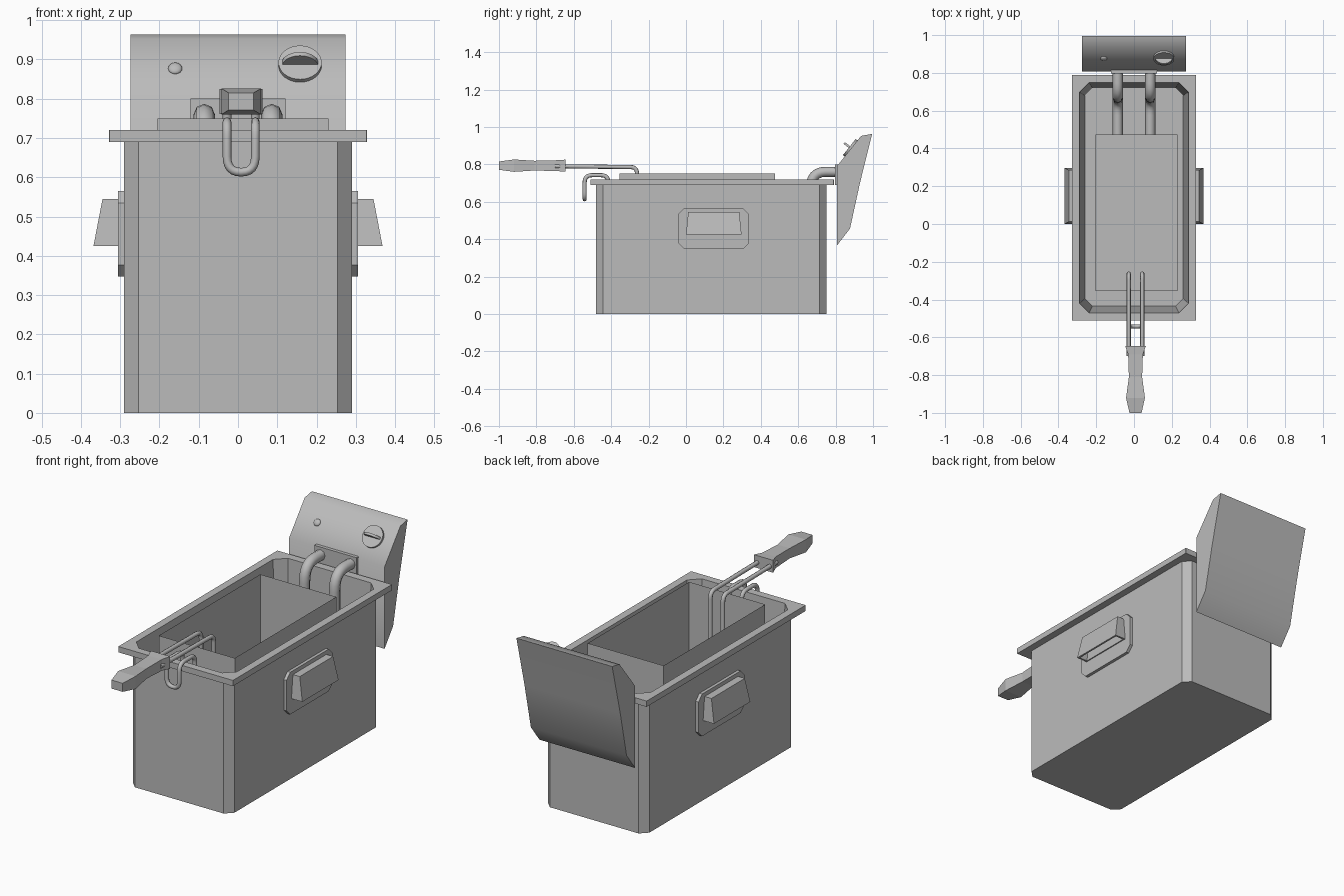
import bpy, bmesh
from mathutils import Vector, Matrix

cube = bpy.data.objects.get("Cube")
if cube:
    bpy.data.objects.remove(cube, do_unlink=True)

GREY = (0.5, 0.5, 0.5, 1)
metal = bpy.data.materials.new("grey_metal")
metal.use_nodes = True
metal.diffuse_color = GREY
metal.node_tree.nodes["Principled BSDF"].inputs["Base Color"].default_value = GREY


def finish(name, bm, smooth=0, recalc=True):
    if recalc:
        bmesh.ops.recalc_face_normals(bm, faces=bm.faces[:])
    mesh = bpy.data.meshes.new(name)
    bm.to_mesh(mesh)
    bm.free()
    mesh.materials.append(metal)
    obj = bpy.data.objects.new(name, mesh)
    bpy.context.collection.objects.link(obj)
    if smooth:
        shade(obj, smooth)
    return obj


def shade(obj, angle):
    bpy.ops.object.select_all(action='DESELECT')
    obj.select_set(True)
    bpy.context.view_layer.objects.active = obj
    bpy.ops.object.shade_smooth_by_angle(angle=angle)


def loft(name, rings, cap_end=True, smooth=0):
    """Skin a list of equal-length rings and close the ends."""
    bm = bmesh.new()
    loops = [[bm.verts.new(p) for p in ring] for ring in rings]
    n = len(loops[0])
    for a, b in zip(loops, loops[1:]):
        for i in range(n):
            j = (i + 1) % n
            bm.faces.new((a[i], a[j], b[j], b[i]))
    bm.faces.new(loops[0])
    if cap_end:
        bm.faces.new(loops[-1])
    return finish(name, bm, smooth)


def octagon(u0, u1, v0, v1, c):
    """Rectangle with cut corners."""
    return [(u0 + c, v0), (u1 - c, v0), (u1, v0 + c), (u1, v1 - c),
            (u1 - c, v1), (u0 + c, v1), (u0, v1 - c), (u0, v0 + c)]


def rect(u0, u1, v0, v1):
    return [(u0, v0), (u1, v0), (u1, v1), (u0, v1)]


def fillet(points, r, steps=6):
    """Round the inner corners of a path."""
    pts = [Vector(p) for p in points]
    out = [pts[0]]
    for a, p, b in zip(pts, pts[1:], pts[2:]):
        s = p + (a - p).normalized() * min(r, (a - p).length * 0.49)
        e = p + (b - p).normalized() * min(r, (b - p).length * 0.49)
        for k in range(steps + 1):
            t = k / steps
            out.append(s * (1 - t) ** 2 + p * 2 * t * (1 - t) + e * t * t)
    return out + [pts[-1]]


def tube(name, points, radius, bend):
    path = fillet(points, bend)
    curve = bpy.data.curves.new(name, 'CURVE')
    curve.dimensions = '3D'
    curve.bevel_depth = radius
    curve.bevel_resolution = 2
    curve.use_fill_caps = True
    spline = curve.splines.new('POLY')
    spline.points.add(len(path) - 1)
    for sp, p in zip(spline.points, path):
        sp.co = (*p, 1)
    curve.materials.append(metal)
    obj = bpy.data.objects.new(name, curve)
    bpy.context.collection.objects.link(obj)
    bpy.ops.object.select_all(action='DESELECT')
    obj.select_set(True)
    bpy.context.view_layer.objects.active = obj
    bpy.ops.object.convert(target='MESH')
    shade(bpy.context.view_layer.objects.active, 0.9)


# Tub: outer wall, overhanging rim, tapered inside
wall = octagon(-0.29, 0.29, -0.48, 0.75, 0.036)
rim = octagon(-0.328, 0.328, -0.51, 0.79, 0.0005)
mouth = octagon(-0.288, 0.288, -0.47, 0.748, 0.05)
floor = octagon(-0.26, 0.26, -0.434, 0.72, 0.04)
loft("tub", [[(x, y, z) for x, y in ring] for ring, z in
             ((wall, 0), (wall, 0.69), (rim, 0.69), (rim, 0.72),
              (mouth, 0.72), (floor, 0.04))])

# Basket: thin open box
basket = rect(-0.205, 0.23, -0.355, 0.475)
loft("basket", [[(x, y, z) for x, y in basket] for z in (0.15, 0.75)], cap_end=False)

# Basket handle: two wires, front hook and grip
MID = 0.008
for side, sx in (("right", -1), ("left", 1)):
    x = MID + sx * 0.036
    tube("handle_wire_" + side,
         [(x, -0.70, 0.79), (x, -0.262, 0.785), (x, -0.262, 0.16)], 0.011, 0.035)
a, b = MID - 0.036, MID + 0.036
tube("basket_hook",
     [(a, -0.415, 0.66), (a, -0.415, 0.742), (a, -0.542, 0.742), (a, -0.542, 0.613),
      (b, -0.542, 0.613), (b, -0.542, 0.742), (b, -0.415, 0.742), (b, -0.415, 0.66)],
     0.011, 0.04)
sections = [(-0.645, 0.055, 0.032), (-0.69, 0.039, 0.029), (-0.81, 0.035, 0.026),
            (-0.92, 0.05, 0.033), (-1.0, 0.032, 0.022)]
loft("handle_grip", [[(MID + u, y, 0.793 + v) for u, v in rect(-w, w, -h, h)]
                     for y, w, h in sections])

# Control panel: side profile across the width
profile = [(0.807, 0.366), (0.807, 0.79), (0.936, 0.952), (0.995, 0.963),
           (0.93, 0.70), (0.877, 0.457)]
loft("control_panel", [[(x, y, z) for y, z in profile] for x in (-0.274, 0.274)],
     smooth=0.75)
loft("element_plate", [[(x, y, z) for x, z in rect(-0.121, 0.121, 0.69, 0.80)]
                       for y in (0.797, 0.815)])

# Panel frame: local z points out of the sloped face
slope = Vector((0, 0.129, 0.162)).normalized()
out = Vector((0, -slope.z, slope.y))


def on_panel(x, z):
    y = 0.807 + (z - 0.79) * 0.129 / 0.162
    m = Matrix((Vector((1, 0, 0)), slope, out)).transposed().to_4x4()
    return Matrix.Translation((x, y, z)) @ m


def disc(name, frame, radius, depth):
    bm = bmesh.new()
    bmesh.ops.create_cone(bm, cap_ends=True, segments=32, radius1=radius,
                          radius2=radius, depth=depth, matrix=frame)
    return finish(name, bm, 0.6)


# Dial with upright finger plate, and indicator lamp
dial = on_panel(0.158, 0.885)
disc("dial", dial, 0.055, 0.024)
disc("dial_finger_plate", dial @ Matrix.Rotation(1.5708, 4, 'X'), 0.047, 0.012)
bm = bmesh.new()
bmesh.ops.create_uvsphere(bm, u_segments=16, v_segments=8, radius=0.018,
                          matrix=on_panel(-0.16, 0.877) @ Matrix.Diagonal((1, 1, 0.5, 1)))
finish("indicator_lamp", bm, 1.0)

# Heating element: arches into the tub and loops along its floor
h = 0.086
leg = [(0.83, 0.76), (0.667, 0.76), (0.667, 0.095), (-0.3, 0.095)]
tube("heating_element", [(-h, y, z) for y, z in leg] + [(h, y, z) for y, z in leg[::-1]],
     0.027, 0.09)

# Side handles: backing plate and hollow grip open below
for side, sx in (("right", -1), ("left", 1)):
    plate = octagon(-0.04, 0.335, 0.347, 0.565, 0.03)
    loft("side_plate_" + side, [[(sx * x, y, z) for y, z in plate] for x in (0.285, 0.306)])
    rings = [(0.545, 0.30, 0.345, 0.012), (0.425, 0.30, 0.368, 0),
             (0.425, 0.312, 0.358, 0.01), (0.53, 0.312, 0.338, 0.02)]
    loft("side_grip_" + side, [[(sx * x, y, z) for x, y in rect(x0, x1, d, 0.297 - d)]
                               for z, x0, x1, d in rings])
